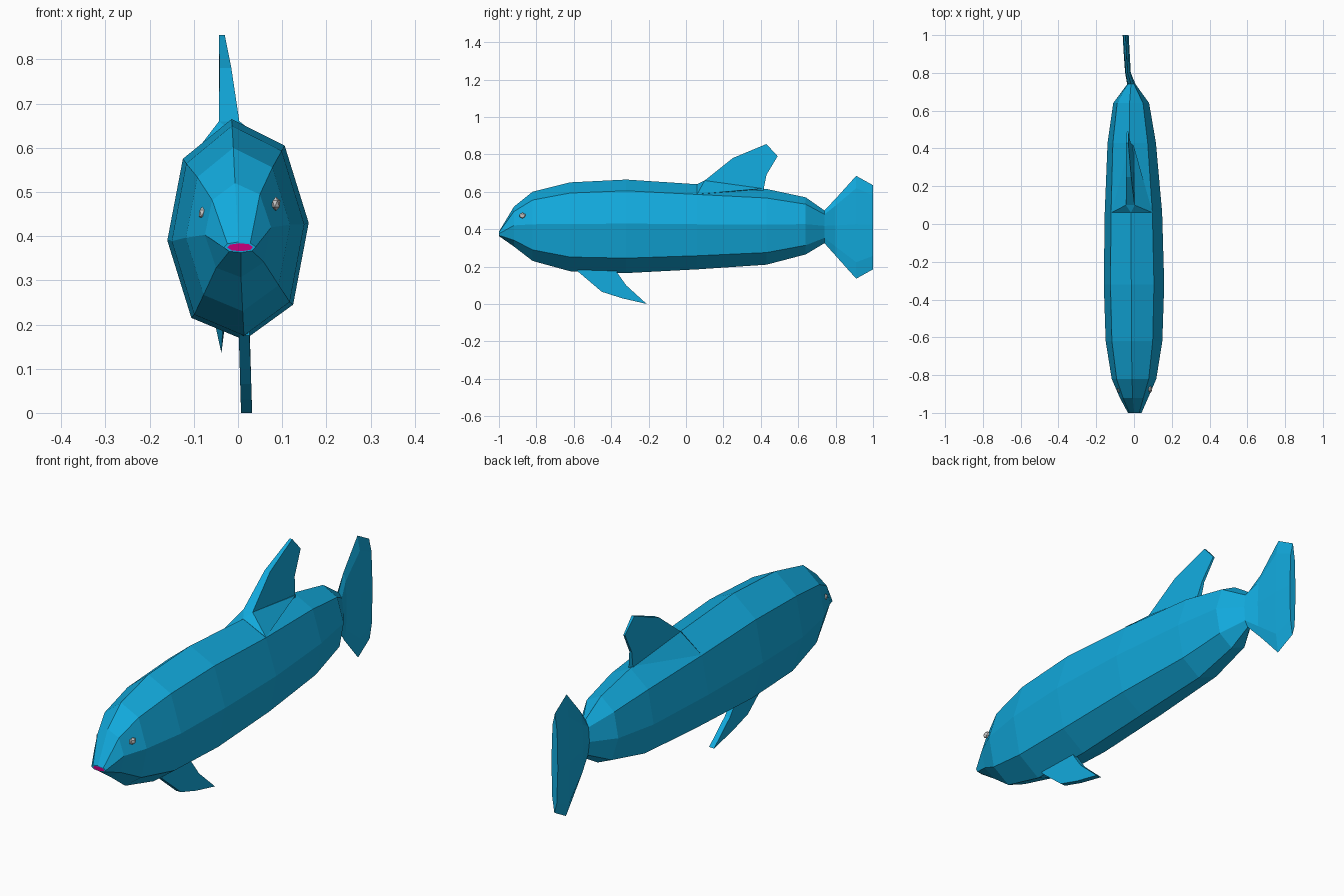
import bpy, bmesh
from mathutils import Vector

if "Cube" in bpy.data.objects:
    bpy.data.objects.remove(bpy.data.objects["Cube"])


def material(name, color):
    m = bpy.data.materials.new(name)
    m.diffuse_color = (*color, 1)
    m.use_nodes = True
    m.node_tree.nodes["Principled BSDF"].inputs["Base Color"].default_value = m.diffuse_color
    return m


BLUE = material("blue", (0.006, 0.40, 0.72))
PINK = material("pink", (0.58, 0.0, 0.20))


def finish(name, bm, mat=None):
    bmesh.ops.recalc_face_normals(bm, faces=bm.faces)
    me = bpy.data.meshes.new(name)
    bm.to_mesh(me)
    bm.free()
    ob = bpy.data.objects.new(name, me)
    bpy.context.collection.objects.link(ob)
    if mat:
        me.materials.append(mat)
    return ob


# Slightly rolled eight-sided cross-section (unit size)
SECTION = [(-.09, 1), (.66, .76), (1, .06), (.78, -.68),
           (.09, -1), (-.66, -.8), (-1, -.1), (-.78, .64)]


def ring(bm, y, cx, half_w, top, bottom):
    cz, half_h = (top + bottom) / 2, (top - bottom) / 2
    return [bm.verts.new((cx + u * half_w, y, cz + v * half_h)) for u, v in SECTION]


def loft(name, rows, mat):
    bm = bmesh.new()
    rings = [ring(bm, *r) for r in rows]
    for a, b in zip(rings, rings[1:]):
        for i in range(8):
            j = (i + 1) % 8
            bm.faces.new((a[i], a[j], b[j], b[i]))
    bm.faces.new(rings[0])
    bm.faces.new(rings[-1])
    return finish(name, bm, mat)


def fin(name, outline, mat):
    """Flat fin from (y, z, left x, right x) outline points."""
    bm = bmesh.new()
    left = [bm.verts.new((l, y, z)) for y, z, l, r in outline]
    right = [bm.verts.new((r, y, z)) for y, z, l, r in outline]
    bm.faces.new(left)
    bm.faces.new(right)
    n = len(outline)
    for i in range(n):
        j = (i + 1) % n
        bm.faces.new((left[i], left[j], right[j], right[i]))
    return finish(name, bm, mat)


# Body, mouth rim to tail root: y, centre x, half width, top z, bottom z
loft("body", [
    (-1.0, .004, .036, .387, .363),
    (-.92, 0, .075, .52, .307),
    (-.82, 0, .118, .60, .23),
    (-.62, 0, .150, .65, .175),
    (-.32, 0, .160, .665, .165),
    (.06, -.003, .152, .64, .185),
    (.43, -.012, .128, .615, .21),
    (.64, -.015, .095, .57, .265),
    (.74, -.014, .022, .50, .325)], BLUE)

# Tail fin
loft("tail_fin", [
    (.74, -.014, .022, .50, .325),
    (.80, -.032, .015, .563, .258),
    (.91, -.039, .016, .685, .135),
    (1.0, -.044, .016, .635, .185)], BLUE)

# Mouth
bm = bmesh.new()
bm.faces.new(ring(bm, -1.001, .005, .029, .384, .366))
finish("mouth", bm, PINK)

# Dorsal fin
fin("dorsal_fin", [
    (.06, .60, -.043, .003), (.10, .66, -.043, .003), (.25, .78, -.042, -.015),
    (.43, .855, -.043, -.03), (.49, .79, -.038, -.03), (.43, .69, -.03, -.018),
    (.41, .59, -.024, 0)], BLUE)

# Flared base that blends the dorsal fin into the back
bm = bmesh.new()
for p in [(-.120, .06, .56), (.098, .06, .587), (-.016, .06, .64), (-.043, .10, .66),
          (.003, .10, .66), (-.024, .41, .617), (0, .41, .617)]:
    bm.verts.new(p)
bmesh.ops.convex_hull(bm, input=bm.verts[:])
finish("dorsal_fin_base", bm, BLUE)

# Belly fin
fin("belly_fin", [
    (-.58, .20, .002, .026), (-.58, .175, .002, .026), (-.45, .065, .005, .030),
    (-.34, .03, .006, .031), (-.21, 0, .007, .032), (-.32, .10, .004, .029),
    (-.37, .17, .002, .027), (-.37, .20, .002, .026)], BLUE)

# Eyes
for side, x, z in (("left", -.079, .452), ("right", .086, .473)):
    bm = bmesh.new()
    bmesh.ops.create_icosphere(bm, subdivisions=1, radius=1)
    for v in bm.verts:
        v.co = Vector((x + v.co.x * .011, -.875 + v.co.y * .019, z + v.co.z * .016))
    finish("eye_" + side, bm)
